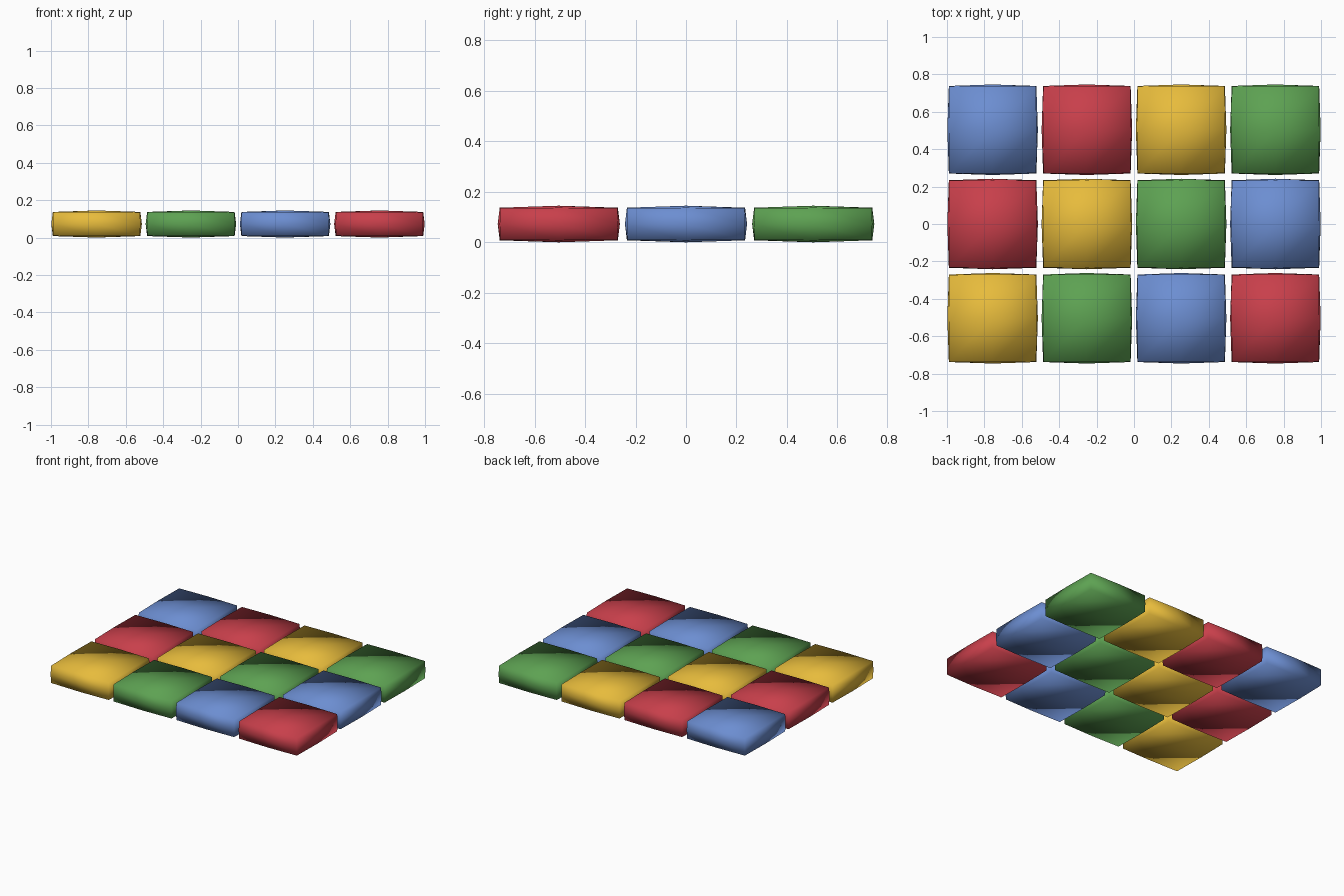
import bpy, bmesh

if "Cube" in bpy.data.objects:
    bpy.data.objects.remove(bpy.data.objects["Cube"])

PITCH = 0.504
HALF = (0.242, 0.242, 0.0725)      # half sizes at the bulging face centres
INSET = {1: 0.0, 2: 0.008, 3: 0.010}  # face centre, edge middle, corner


def material(name, rgb):
    m = bpy.data.materials.new(name)
    m.diffuse_color = (*rgb, 1)
    m.use_nodes = True
    m.node_tree.nodes["Principled BSDF"].inputs["Base Color"].default_value = m.diffuse_color
    return m


colors = [
    material("yellow", (0.80, 0.50, 0.045)),
    material("green", (0.11, 0.36, 0.085)),
    material("blue", (0.15, 0.27, 0.64)),
    material("red", (0.58, 0.05, 0.07)),
]


# Puffed cushion: a box split once, with its edges and corners pulled in
def cushion_mesh(name, mat):
    bm = bmesh.new()
    bmesh.ops.create_cube(bm, size=2)
    bmesh.ops.subdivide_edges(bm, edges=bm.edges[:], cuts=1, use_grid_fill=True)
    for v in bm.verts:
        d = INSET[sum(abs(c) > 0.5 for c in v.co)]
        v.co = [c * (h - d) for c, h in zip(v.co, HALF)]
    for f in bm.faces:
        f.smooth = True
    me = bpy.data.meshes.new(name)
    bm.to_mesh(me)
    bm.free()
    me.materials.append(mat)
    return me


meshes = [cushion_mesh("cushion_" + m.name, m) for m in colors]

# Mat of four by three cushions, colours stepping along the diagonals
for row in range(3):
    for col in range(4):
        ob = bpy.data.objects.new(f"cushion_row{row + 1}_col{col + 1}",
                                  meshes[(col - row) % 4])
        ob.location = ((col - 1.5) * PITCH, (row - 1) * PITCH, HALF[2])
        bpy.context.collection.objects.link(ob)
